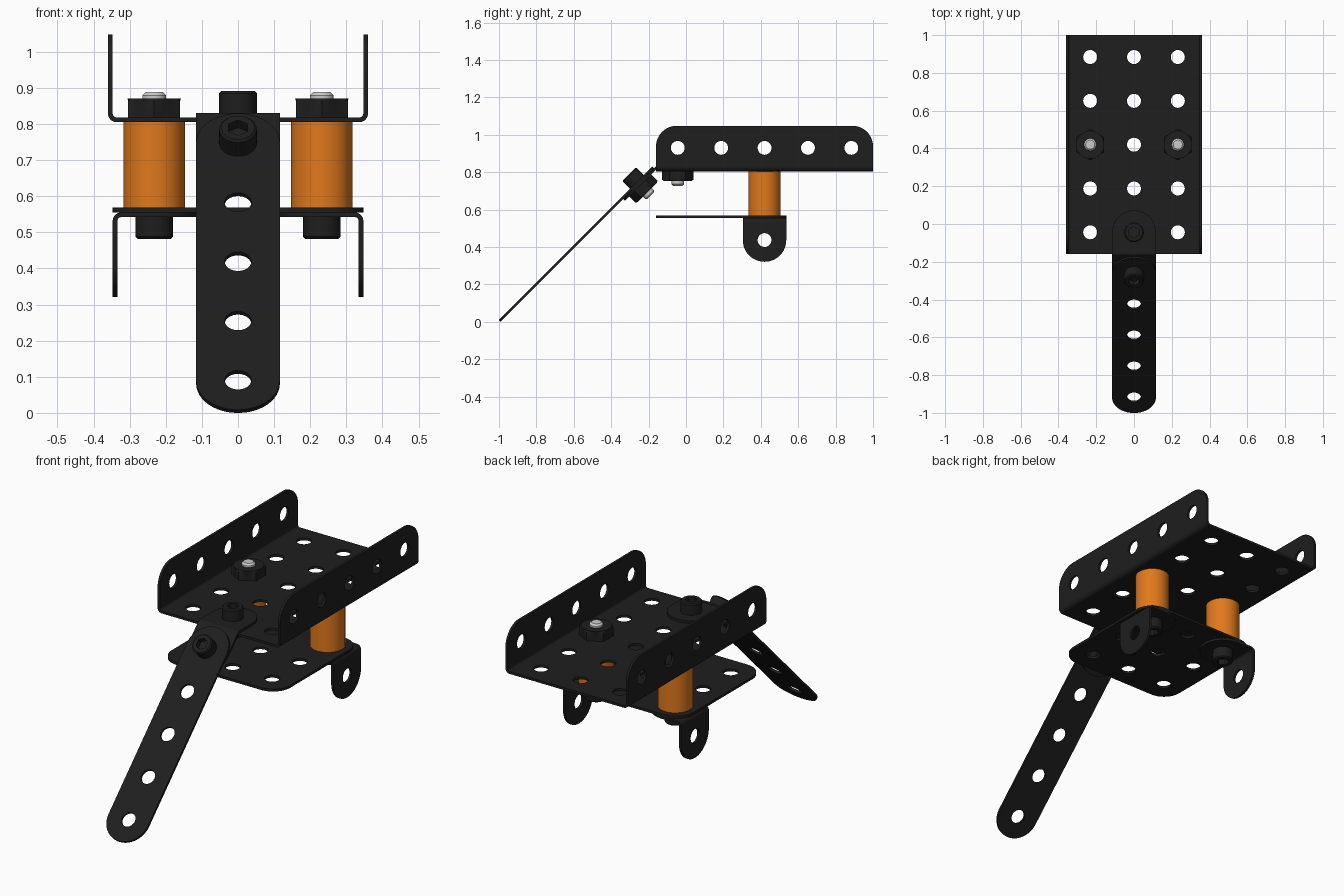
import bpy, bmesh
from math import sin, cos, pi, radians
from mathutils import Matrix, Vector

if "Cube" in bpy.data.objects:
    bpy.data.objects.remove(bpy.data.objects["Cube"])

T = 0.013        # sheet thickness
P = 0.232        # hole pitch
H = P / 2
HOLE = 0.037
YC = 0.42        # centre of the channel


def material(name, col):
    m = bpy.data.materials.new(name)
    m.diffuse_color = (*col, 1)
    m.use_nodes = True
    m.node_tree.nodes["Principled BSDF"].inputs["Base Color"].default_value = m.diffuse_color
    return m


BLACK = material("black_metal", (0.013, 0.013, 0.013))
ORANGE = material("orange_spacer", (0.75, 0.19, 0.012))


def frame(o, u, v):
    u, v = Vector(u).normalized(), Vector(v).normalized()
    m = Matrix((u, v, u.cross(v))).transposed().to_4x4()
    m.translation = Vector(o)
    return m


def arc(cx, cy, r, a0, a1, n=12):
    return [(cx + r * cos(radians(a0 + (a1 - a0) * i / n)),
             cy + r * sin(radians(a0 + (a1 - a0) * i / n))) for i in range(n + 1)]


def circle(cx, cy, r, n=32):
    return arc(cx, cy, r, 0, 360, n)[:-1]


def rrect(x0, y0, x1, y1, radii):
    # corner radii: bottom-left, bottom-right, top-right, top-left
    pts = []
    for r, cx, cy, sx, sy, a in zip(radii, (x0, x1, x1, x0), (y0, y0, y1, y1),
                                    (1, -1, -1, 1), (1, 1, -1, -1), (180, 270, 0, 90)):
        pts += arc(cx + sx * r, cy + sy * r, r, a, a + 90) if r else [(cx, cy)]
    return pts


def sheet(bm, mat, outline, holes=(), thick=T):
    """Add a flat plate with round holes, cut in the frame's u-v plane."""
    cu = bpy.data.curves.new("tmp", 'CURVE')
    cu.dimensions, cu.fill_mode, cu.extrude = '2D', 'BOTH', thick / 2
    for loop in [outline] + [circle(x, y, HOLE) for x, y in holes]:
        s = cu.splines.new('POLY')
        s.points.add(len(loop) - 1)
        for p, (x, y) in zip(s.points, loop):
            p.co = (x, y, 0, 1)
        s.use_cyclic_u = True
    ob = bpy.data.objects.new("tmp", cu)
    me = bpy.data.meshes.new_from_object(ob)
    me.transform(mat)
    bm.from_mesh(me)
    bpy.data.objects.remove(ob)
    bpy.data.curves.remove(cu)
    bpy.data.meshes.remove(me)


def finish(name, bm, mat=None):
    bmesh.ops.remove_doubles(bm, verts=bm.verts, dist=0.0002)
    bmesh.ops.recalc_face_normals(bm, faces=bm.faces)
    me = bpy.data.meshes.new(name)
    bm.to_mesh(me)
    bm.free()
    me.shade_smooth()
    me.set_sharp_from_angle(angle=radians(30))
    if mat:
        me.materials.append(mat)
    ob = bpy.data.objects.new(name, me)
    bpy.context.collection.objects.link(ob)
    return ob


def turned(name, rings, mat, m):
    """Solid from stacked rings (radius, height, hexagonal?)."""
    bm, n, loops = bmesh.new(), 48, []
    for r, z, hexa in rings:
        loop = []
        for i in range(n):
            a = 2 * pi * i / n
            k = cos(pi / 6) / cos(a % (pi / 3) - pi / 6) if hexa else 1
            loop.append(bm.verts.new((-r * k * sin(a), r * k * cos(a), z)))
        loops.append(loop)
    for a, b in zip(loops, loops[1:]):
        for i in range(n):
            j = (i + 1) % n
            bm.faces.new((a[i], a[j], b[j], b[i]))
    bm.faces.new(loops[0][::-1])
    bm.faces.new(loops[-1])
    bm.transform(m)
    return finish(name, bm, mat)


def bolt(name, m, grip, tip):
    """Socket screw seated at the origin of m, with a nut below the grip."""
    turned(name + "_head", [(0.052, 0, 0), (0.052, 0.054, 0), (0.046, 0.06, 0),
                            (0.03, 0.06, 1), (0.03, 0.03, 1)], BLACK, m)
    e = -grip - 0.052
    turned(name + "_nut", [(0.074, e, 0), (0.083, e + 0.006, 1), (0.083, -grip, 1)], BLACK, m)
    turned(name + "_shaft", [(0.024, e - tip, 0), (0.033, e - tip + 0.009, 0), (0.033, 0.005, 0)],
           None, m)


def bend(bm, sx, cx, cz, a0, length):
    f = frame((0, YC, 0), (1, 0, 0), (0, 0, 1))
    pts = arc(cx, cz, 0.024, a0, a0 + 90) + arc(cx, cz, 0.011, a0 + 90, a0)
    sheet(bm, Matrix.Scale(sx, 4, (1, 0, 0)) @ f, pts, thick=length)


# Top channel: base, two flanges and the rolled bends
bm = bmesh.new()
ys = [YC + P * k for k in range(-2, 3)]
sheet(bm, Matrix.Translation((0, 0, 0.8115)), rrect(-0.336, -0.16, 0.336, 1.0, (0, 0, 0, 0)),
      [(x, y) for x in (-P, 0, P) for y in ys])
for s in (-1, 1):
    sheet(bm, frame((s * 0.3535, 0, 0), (0, 1, 0), (0, 0, 1)),
          rrect(-0.16, 0.829, 1.0, 1.048, (0, 0, 0.11, 0.11)), [(y, 0.93) for y in ys])
    bend(bm, s, 0.336, 0.829, 270, 1.16)
finish("top_channel", bm, BLACK)

# Lower plate
bm = bmesh.new()
sheet(bm, Matrix.Translation((0, 0, 0.5615)), rrect(-0.348, -0.16, 0.348, 0.536, (0.1,) * 4),
      [(x, y) for x in (-P, 0, P) for y in ys[:3]])
finish("lower_plate", bm, BLACK)

# Hanging angle brackets, spacers and their bolts
for s, side in ((-1, "left"), (1, "right")):
    bm = bmesh.new()
    sheet(bm, Matrix.Scale(s, 4, (1, 0, 0)) @ Matrix.Translation((0, 0, 0.5485)),
          rrect(0.116, YC - H, 0.323, YC + H, (H - 1e-3, 0, 0, H - 1e-3)), [(P, YC)])
    sheet(bm, frame((s * 0.3405, 0, 0), (0, 1, 0), (0, 0, 1)),
          rrect(YC - H, 0.321, YC + H, 0.531, (H - 1e-3, H - 1e-3, 0, 0)), [(YC, 0.437)])
    bend(bm, s, 0.323, 0.531, 0, P)
    finish(side + "_hanging_bracket", bm, BLACK)
    turned(side + "_spacer", [(0.085, 0.568, 0), (0.085, 0.805, 0)], ORANGE,
           Matrix.Translation((s * P, YC, 0)))
    bolt(side + "_spacer_bolt", Matrix.Translation((s * P, YC, 0.542)) @ Matrix.Rotation(pi, 4, 'X'),
         0.276, 0.018)

# Sloping strip
F = frame((0, -0.996, 0.0045), (1, 0, 0), (0, 1, 1))
rr = (H - 1e-3,) * 4
bm = bmesh.new()
sheet(bm, F, rrect(-H, 0, H, 5 * P, rr), [(0, H + P * k) for k in range(5)])
finish("sloping_strip", bm, BLACK)

# Obtuse bracket joining strip to channel
bm = bmesh.new()
sheet(bm, F @ Matrix.Translation((0, 0, -T)),
      rrect(-H, 0.928, H, 1.1727, (rr[0], rr[0], 0, 0)), [(0, H + 4 * P)])
sheet(bm, Matrix.Translation((0, 0, 0.8245)),
      rrect(-H, -0.158, H, ys[0] + H, (0, 0, rr[0], rr[0])), [(0, ys[0])])
sheet(bm, frame((0, -0.158, 0.8245), (0, 1, 0), (0, 0, 1)), circle(0, 0, T / 2, 24), thick=P)
finish("obtuse_bracket", bm, BLACK)
bolt("channel_bolt", Matrix.Translation((0, ys[0], 0.831)), 0.026, 0.026)
bolt("strip_bolt", Matrix.Translation(F @ Vector((0, H + 4 * P, T / 2))) @ Matrix.Rotation(pi / 4, 4, 'X'),
     0.026, 0.026)
